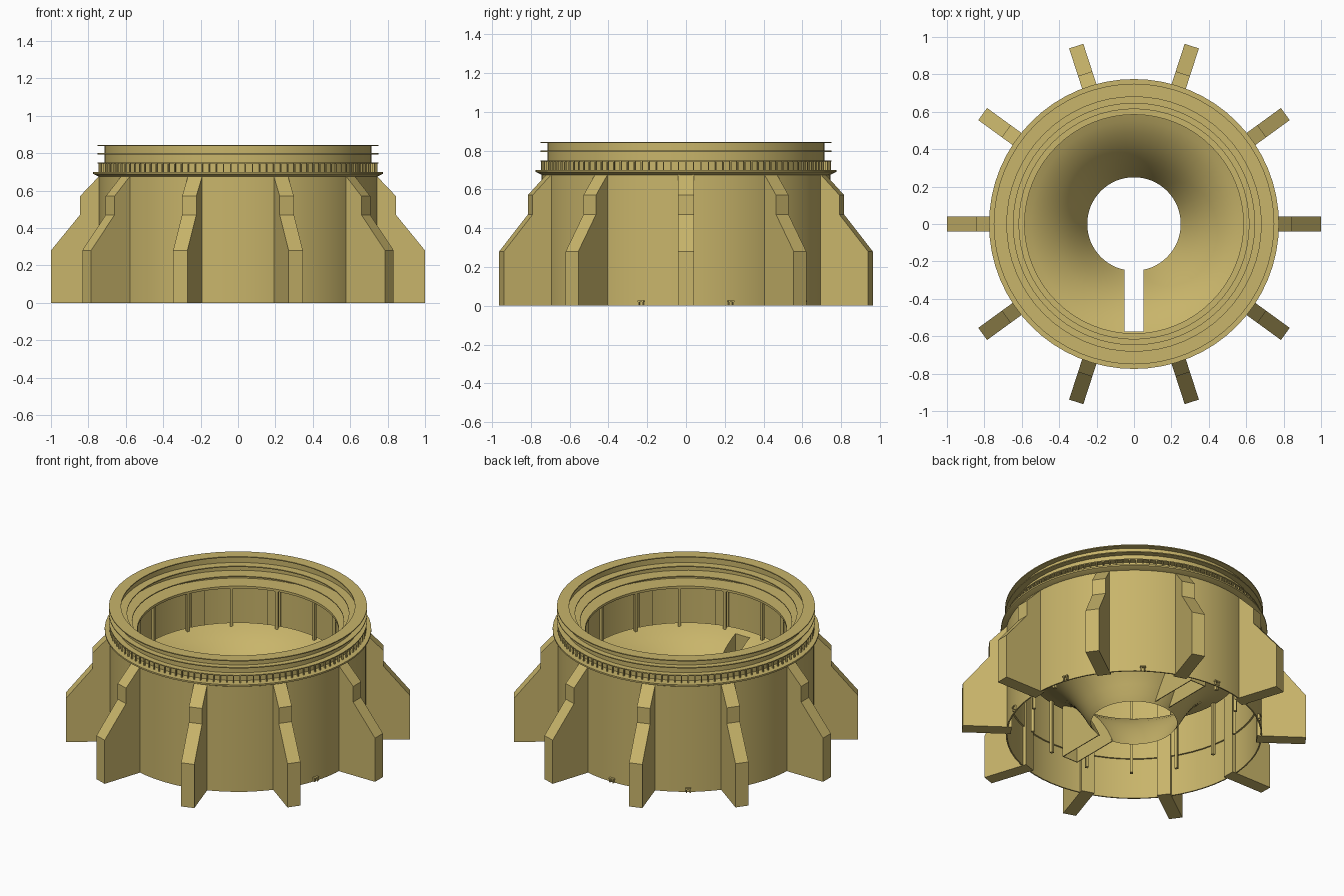
import bpy, bmesh, math
from mathutils import Matrix, Vector

if "Cube" in bpy.data.objects:
    bpy.data.objects.remove(bpy.data.objects["Cube"])

sand = bpy.data.materials.new("sand_yellow")
sand.diffuse_color = (0.58, 0.46, 0.145, 1)
sand.use_nodes = True
sand.node_tree.nodes["Principled BSDF"].inputs["Base Color"].default_value = (0.58, 0.46, 0.145, 1)


def finish(bm, name, smooth=False):
    bmesh.ops.recalc_face_normals(bm, faces=bm.faces)
    mesh = bpy.data.meshes.new(name)
    bm.to_mesh(mesh)
    bm.free()
    mesh.materials.append(sand)
    obj = bpy.data.objects.new(name, mesh)
    bpy.context.collection.objects.link(obj)
    bpy.ops.object.select_all(action="DESELECT")
    bpy.context.view_layer.objects.active = obj
    obj.select_set(True)
    if smooth:
        bpy.ops.object.shade_smooth_by_angle(angle=math.radians(30))
    return obj


def revolve(name, profile, segments=64):
    """Turn a closed (radius, height) outline around the z axis."""
    bm = bmesh.new()
    rings = []
    for i in range(segments):
        a = math.tau * i / segments
        rings.append([bm.verts.new((r * math.cos(a), r * math.sin(a), z)) for r, z in profile])
    n = len(profile)
    for i in range(segments):
        p, q = rings[i], rings[(i + 1) % segments]
        for j in range(n):
            k = (j + 1) % n
            bm.faces.new((p[j], q[j], q[k], p[k]))
    return finish(bm, name, True)


def add_slab(bm, profile, width, angle=0.0, shift=0.0):
    """Extrude a (radius, height) outline sideways and turn it to an angle."""
    turn = Matrix.Rotation(math.radians(angle), 3, "Z")
    sides = [[bm.verts.new(turn @ Vector((r, shift + s * width / 2, z))) for r, z in profile]
             for s in (-1, 1)]
    n = len(profile)
    bm.faces.new(sides[0])
    bm.faces.new(sides[1][::-1])
    for j in range(n):
        k = (j + 1) % n
        bm.faces.new((sides[0][j], sides[1][j], sides[1][k], sides[0][k]))


def rect(r0, r1, z0, z1):
    return [(r0, z0), (r1, z0), (r1, z1), (r0, z1)]


# Main drum, with a slight ledge inside above the skirt
revolve("outer_drum", [(0.745, 0), (0.745, 0.675), (0.727, 0.675), (0.727, 0.26),
                       (0.737, 0.26), (0.737, 0)])

# Flared lip and the upper collar with its stepped flanges
revolve("flared_lip", [(0.735, 0.67), (0.775, 0.69), (0.775, 0.70), (0.585, 0.70),
                       (0.585, 0.685), (0.70, 0.67)])
revolve("upper_collar", rect(0.695, 0.715, 0.69, 0.843))
for name, inner, z in (("lower_flange", 0.615, 0.75), ("middle_flange", 0.645, 0.80),
                       ("top_flange", 0.68, 0.845)):
    revolve(name, rect(inner, 0.75, z - 0.006, z))

# Ring of small balusters between lip and lower flange
bm = bmesh.new()
for i in range(120):
    add_slab(bm, rect(0.738, 0.747, 0.695, 0.748), 0.006, 3 * i)
finish(bm, "balusters")

# Ten stepped buttresses
fin = [(0.715, 0), (1.0, 0), (1.0, 0.28), (0.845, 0.47), (0.845, 0.57), (0.74, 0.68),
       (0.715, 0.68)]
for i in range(10):
    bm = bmesh.new()
    add_slab(bm, fin, 0.08, 36 * i)
    finish(bm, f"buttress_{i + 1}")

# Inner funnel: thin shell, steep at the hole and flatter at the rim
curve = [(0.25, 0.08), (0.273, 0.125), (0.30, 0.175), (0.335, 0.23), (0.375, 0.285),
         (0.425, 0.338), (0.485, 0.387), (0.55, 0.425), (0.62, 0.45)]
under = [(r + 0.004, z - 0.008) for r, z in curve[1:]]
funnel = revolve("funnel", curve + under[::-1])

# Slot cut through the funnel at the front
bm = bmesh.new()
add_slab(bm, rect(0.1, 0.575, 0, 0.6), 0.1, -90)
cutter = finish(bm, "slot_cutter")
cutter.hide_render = True
cut = funnel.modifiers.new("slot", "BOOLEAN")
cut.operation = "DIFFERENCE"
cut.solver = "EXACT"
cut.object = cutter
bpy.ops.object.select_all(action="DESELECT")
bpy.context.view_layer.objects.active = funnel
funnel.select_set(True)
if cut.name in funnel.modifiers:
    bpy.ops.object.modifier_apply(modifier=cut.name)
bpy.data.objects.remove(cutter)

# Open channels hanging below the funnel: slot walls in front, their match at the back
wall = [(0.575, 0.09), (0.257, 0.09)] + [(r, z - 0.004) for r, z in curve[1:8]] + [(0.575, 0.43)]
for name, angle in (("slot_walls", -90), ("rear_channel", 90)):
    bm = bmesh.new()
    for s in (-1, 1):
        add_slab(bm, wall, 0.005, angle, s * 0.0525)
    add_slab(bm, rect(0.575, 0.58, 0.09, 0.43), 0.11, angle)
    finish(bm, name)

# Fourteen slender posts around the funnel
for i in range(14):
    bm = bmesh.new()
    add_slab(bm, rect(0.591, 0.609, 0.09, 0.69), 0.018, 360 * i / 14)
    finish(bm, f"post_{i + 1}")

# Small clips at the foot of the drum
for i, angle in enumerate((-18, 18, 54, 90, 126)):
    bm = bmesh.new()
    add_slab(bm, rect(0.735, 0.76, 0.02, 0.028), 0.034, angle)
    for s in (-1, 1):
        add_slab(bm, rect(0.735, 0.757, 0, 0.02), 0.007, angle, s * 0.011)
    finish(bm, f"foot_clip_{i + 1}")
